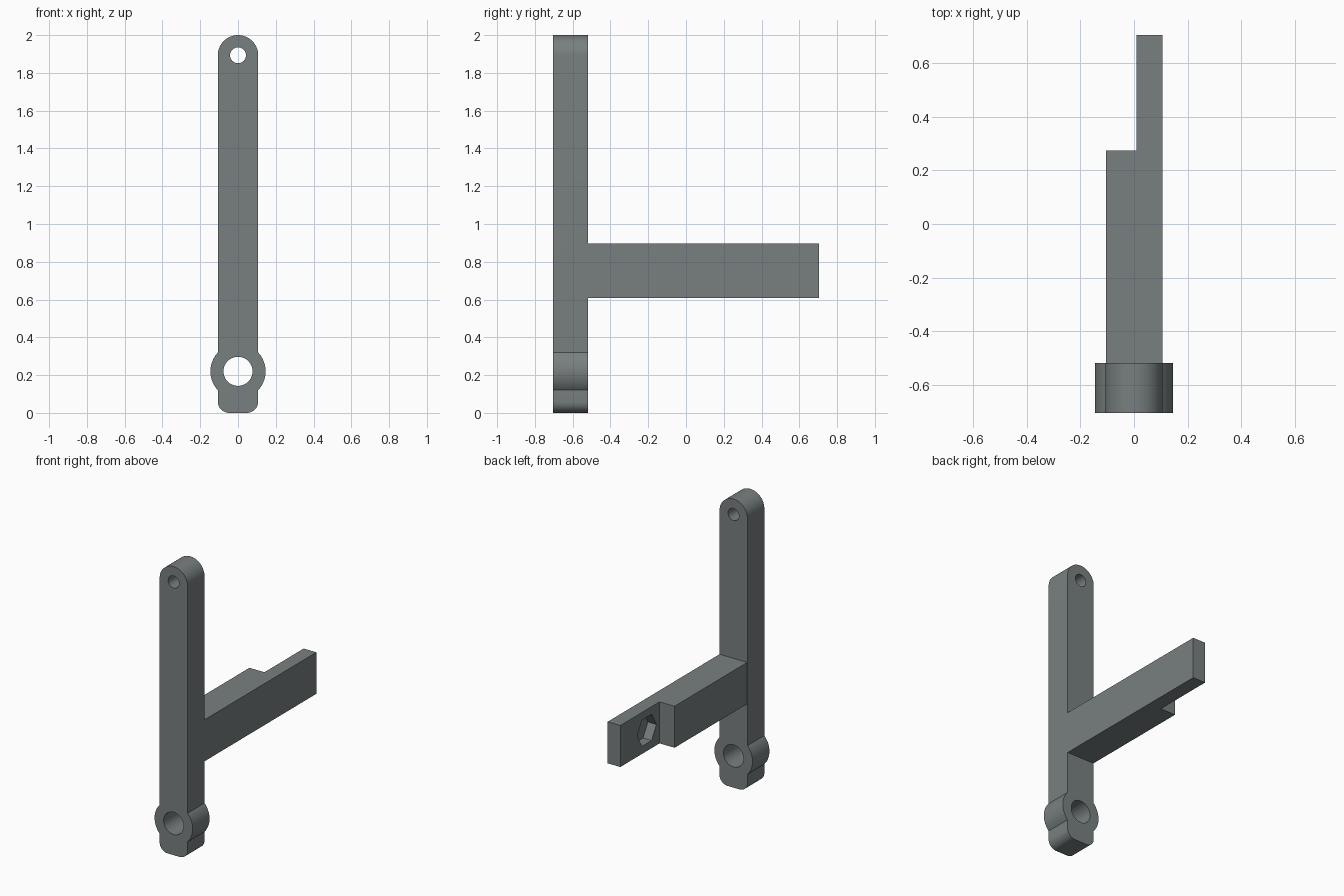
import bpy, bmesh, math

if "Cube" in bpy.data.objects:
    bpy.data.objects.remove(bpy.data.objects["Cube"])

FRONT, PLATE_BACK, STEP, END = -0.705, -0.52, 0.275, 0.705
HALF, BOSS_R, BOSS_Z = 0.107, 0.146, 0.22

grey = bpy.data.materials.new("slate grey")
grey.diffuse_color = (0.19, 0.215, 0.215, 1)
grey.use_nodes = True
grey.node_tree.nodes["Principled BSDF"].inputs["Base Color"].default_value = grey.diffuse_color


def prism(name, points, offset, material=grey):
    """Extrude a closed 3D outline by the offset vector."""
    bm = bmesh.new()
    face = bm.faces.new([bm.verts.new(p) for p in points])
    out = bmesh.ops.extrude_face_region(bm, geom=[face])
    moved = [v for v in out["geom"] if isinstance(v, bmesh.types.BMVert)]
    bmesh.ops.translate(bm, verts=moved, vec=offset)
    bmesh.ops.recalc_face_normals(bm, faces=bm.faces)
    mesh = bpy.data.meshes.new(name)
    bm.to_mesh(mesh)
    bm.free()
    obj = bpy.data.objects.new(name, mesh)
    bpy.context.collection.objects.link(obj)
    mesh.materials.append(material)
    return obj


def arc(cx, cz, r, start, end, steps):
    """Points along an arc, angles in degrees."""
    angles = [math.radians(start + (end - start) * i / steps) for i in range(steps + 1)]
    return [(cx + r * math.cos(a), cz + r * math.sin(a)) for a in angles]


def combine(target, other, operation):
    """Apply a boolean and remove the helper."""
    other.hide_render = True
    mod = target.modifiers.new("cut", 'BOOLEAN')
    mod.object, mod.operation, mod.solver = other, operation, 'EXACT'
    bpy.context.view_layer.objects.active = target
    bpy.ops.object.modifier_apply(modifier=mod.name)
    bpy.data.objects.remove(other)


# Upright: right half outline from the bottom to the top, then mirrored
corner = 0.06
spread = math.degrees(math.acos(HALF / BOSS_R))
right = arc(HALF - corner, corner, corner, -90, 0, 8)
right += arc(0, BOSS_Z, BOSS_R, -spread, spread, 20)
right += arc(0, 2 - HALF, HALF, 0, 90, 16)
outline = right + [(-x, z) for x, z in reversed(right[:-1])]
bracket = prism("bracket", [(x, FRONT, z) for x, z in outline], (0, PLATE_BACK - FRONT, 0))

# Arm with a thinner tongue at the far end
root = PLATE_BACK - 0.08
arm_plan = [(-0.105, root), (0.107, root), (0.107, END), (0.01, END), (0.01, STEP), (-0.105, STEP)]
arm = prism("arm", [(x, y, 0.608) for x, y in arm_plan], (0, 0, 0.288))
combine(bracket, arm, 'UNION')

# Pivot holes through the upright
for z, r in ((BOSS_Z, 0.077), (2 - HALF, 0.042)):
    ring = arc(0, z, r, 0, 360, 40)[:-1]
    hole = prism("hole_cutter", [(x, FRONT - 0.1, pz) for x, pz in ring], (0, 0.4, 0))
    combine(bracket, hole, 'DIFFERENCE')

# Blind hexagonal nut pocket in the inner face of the tongue
hexagon = arc(0.415, 0.752, 0.105, 0, 360, 6)[:-1]
pocket = prism("pocket_cutter", [(-0.05, y, z) for y, z in hexagon], (0.125, 0, 0))
combine(bracket, pocket, 'DIFFERENCE')

# Smooth curved walls, sharp edges elsewhere
bpy.ops.object.select_all(action='DESELECT')
bracket.select_set(True)
bpy.context.view_layer.objects.active = bracket
bpy.ops.object.shade_smooth_by_angle(angle=math.radians(30))
